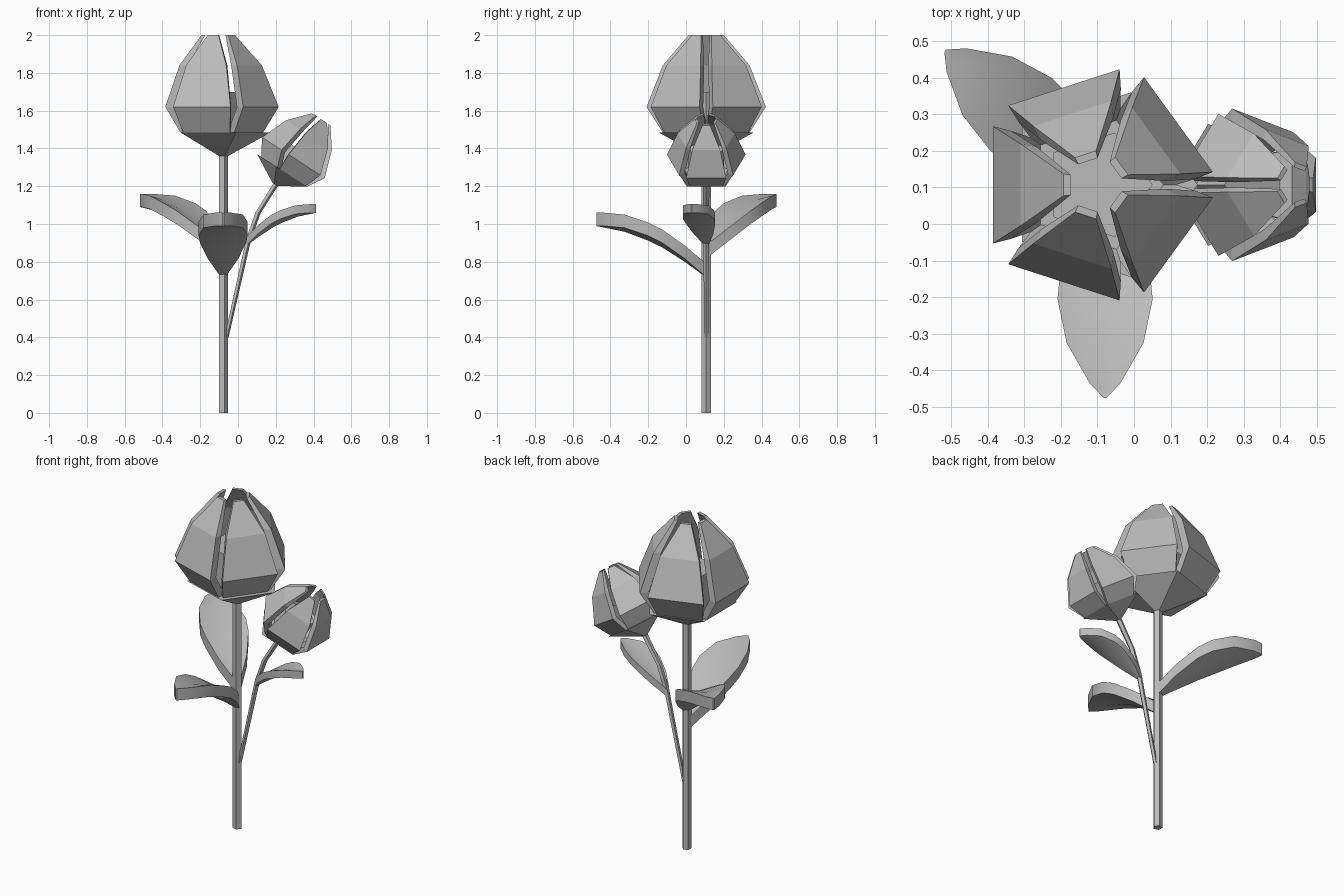
import bpy, bmesh
from math import cos, sin, radians
from mathutils import Matrix, Vector

cube = bpy.data.objects.get("Cube")
if cube:
    bpy.data.objects.remove(cube, do_unlink=True)

grey = bpy.data.materials.new("plain_grey")
grey.use_nodes = True
grey.diffuse_color = (0.5, 0.5, 0.5, 1)
grey.node_tree.nodes["Principled BSDF"].inputs["Base Color"].default_value = (0.5, 0.5, 0.5, 1)


def loft(name, rings, matrix=Matrix(), smooth=False):
    """Skin a list of equal-sized closed rings and cap both ends."""
    bm = bmesh.new()
    loops = [[bm.verts.new(matrix @ Vector(p)) for p in ring] for ring in rings]
    for a, b in zip(loops, loops[1:]):
        for i in range(len(a)):
            j = (i + 1) % len(a)
            bm.faces.new((a[i], a[j], b[j], b[i]))
    bm.faces.new(loops[0][::-1])
    bm.faces.new(loops[-1])
    bmesh.ops.recalc_face_normals(bm, faces=bm.faces)
    mesh = bpy.data.meshes.new(name)
    bm.to_mesh(mesh)
    bm.free()
    mesh.materials.append(grey)
    obj = bpy.data.objects.new(name, mesh)
    bpy.context.collection.objects.link(obj)
    if smooth:
        bpy.ops.object.select_all(action="DESELECT")
        obj.select_set(True)
        bpy.context.view_layer.objects.active = obj
        bpy.ops.object.shade_smooth_by_angle(angle=radians(40))
    return obj


def pentagon(x, y, z, r):
    return [(x + r * cos(radians(72 * i)), y + r * sin(radians(72 * i)), z) for i in range(5)]


# petal stations: height, distance from axis, half width, thickness
PETAL = [(0.115, 0.20, 0.13, 0.05), (0.25, 0.28, 0.16, 0.05),
         (0.47, 0.205, 0.112, 0.045), (0.63, 0.088, 0.03, 0.02)]


def flower(prefix, matrix):
    # cup under the petals and the core inside them
    loft(prefix + "_cup", [pentagon(0, 0, -0.01, 0.026), pentagon(-0.012, 0, 0.115, 0.265)], matrix)
    loft(prefix + "_core", [pentagon(-0.02, 0, 0.11, 0.15), pentagon(-0.02, 0, 0.33, 0.15)], matrix)
    # five thick petals
    rings = [[(a, -w, z), (a, w, z), (a - t, w * 0.92, z), (a - t, -w * 0.92, z)]
             for z, a, w, t in PETAL]
    for i in range(5):
        turn = Matrix.Translation((-0.026, 0, 0)) @ Matrix.Rotation(radians(36 + 72 * i), 4, "Z")
        loft(f"{prefix}_petal_{i + 1}", rings, matrix @ turn)


# leaf stations: distance along, top height, half width
LEAF = [(0, 0.80, 0.02), (0.10, 0.885, 0.08), (0.22, 0.97, 0.122), (0.30, 1.01, 0.13),
        (0.42, 1.05, 0.105), (0.53, 1.06, 0.042), (0.57, 1.06, 0.004)]


def leaf(name, base, angle, scale=1):
    rings = []
    for d, z, w in LEAF:
        dip = z - 0.2 * w
        rings.append([(d, -w, z), (d, 0, dip), (d, w, z),
                      (d, w, z - 0.07), (d, 0, dip - 0.07), (d, -w, z - 0.07)])
    matrix = (Matrix.Translation(base) @ Matrix.Rotation(radians(angle), 4, "Z")
              @ Matrix.Scale(scale, 4))
    loft(name, rings, matrix, smooth=True)


# main stem and bloom
SX, SY = -0.079, 0.107
loft("main_stem", [pentagon(SX, SY, 0, 0.026), pentagon(SX, SY, 1.38, 0.026)])
flower("large_flower", Matrix.Translation((SX, SY, 1.37)))

# side stem and tilted bud
PATH = [(-0.062, 0.40, 0.012), (0.055, 0.92, 0.015), (0.105, 1.06, 0.016), (0.205, 1.22, 0.018)]
loft("side_stem", [pentagon(x, SY, z, r) for x, z, r in PATH])
flower("small_flower", Matrix.Translation((0.20, SY, 1.215)) @ Matrix.Rotation(radians(33), 4, "Y")
       @ Matrix.Rotation(radians(180), 4, "Z") @ Matrix.Scale(0.66, 4))

# leaves
leaf("front_leaf", (SX, 0.095, 0), -90)
leaf("back_leaf", (SX, SY, 0.1), 140)
leaf("side_leaf", (0.05, SY, 0.416), -12, 0.65)
